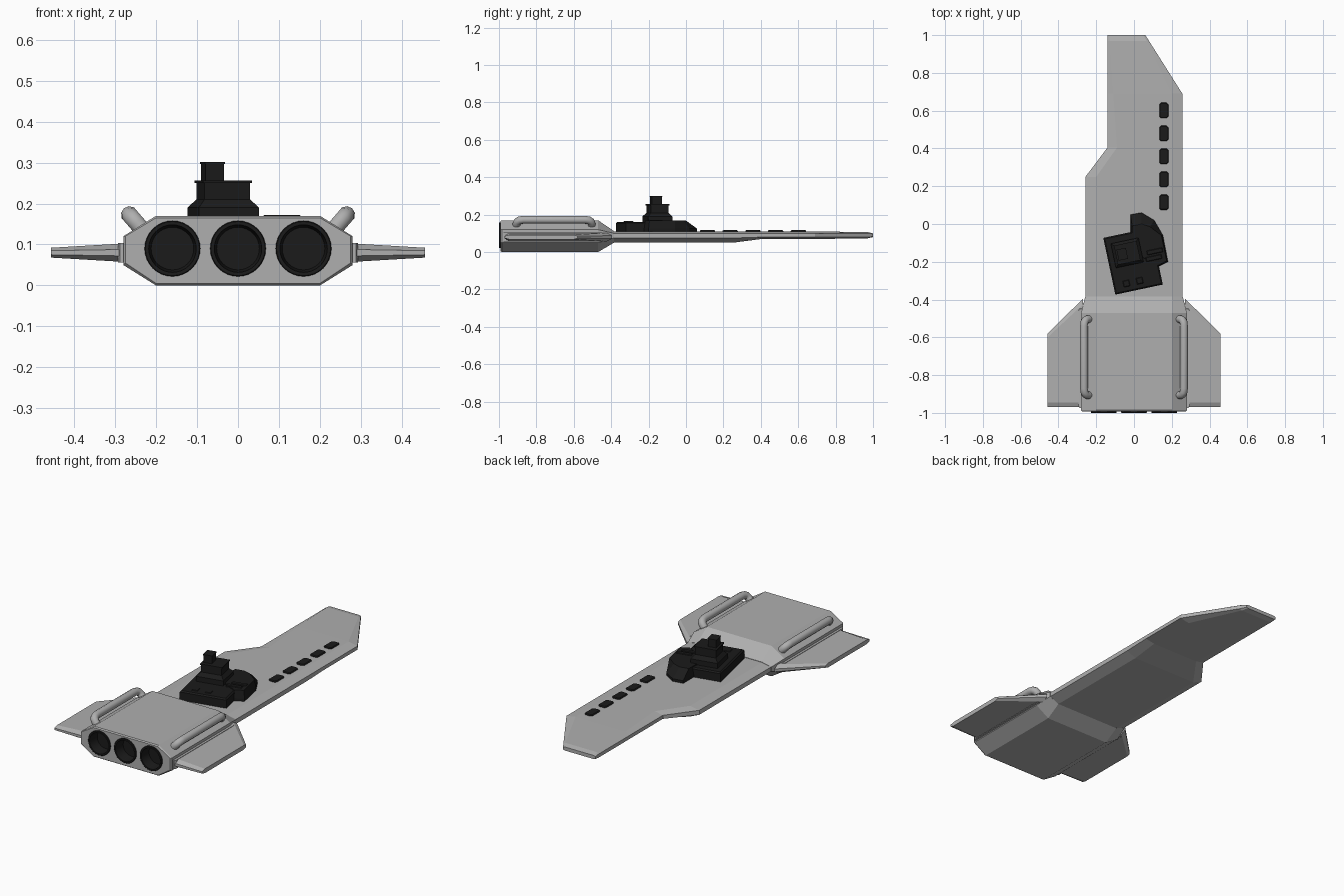
import bpy, bmesh
from math import sin, cos, pi, radians

if "Cube" in bpy.data.objects:
    bpy.data.objects.remove(bpy.data.objects["Cube"])

dark = bpy.data.materials.new("dark_metal")
dark.diffuse_color = (0.011, 0.011, 0.011, 1)
dark.use_nodes = True
dark.node_tree.nodes["Principled BSDF"].inputs["Base Color"].default_value = dark.diffuse_color
grey = bpy.data.materials.new("grey_plating")
grey.diffuse_color = (0.43, 0.43, 0.43, 1)
grey.use_nodes = True
grey.node_tree.nodes["Principled BSDF"].inputs["Base Color"].default_value = grey.diffuse_color


def smooth_by_angle(ob, deg):
    bpy.ops.object.select_all(action='DESELECT')
    ob.select_set(True)
    bpy.context.view_layer.objects.active = ob
    bpy.ops.object.shade_smooth_by_angle(angle=radians(deg))


def loft(name, rings, mat=grey, smooth=False):
    """Skin a list of equal-length closed rings and cap both ends."""
    bm = bmesh.new()
    vs = [[bm.verts.new(p) for p in r] for r in rings]
    n = len(vs[0])
    for a, b in zip(vs, vs[1:]):
        for i in range(n):
            j = (i + 1) % n
            bm.faces.new((a[i], a[j], b[j], b[i]))
    bm.faces.new(vs[0])
    bm.faces.new(vs[-1])
    bmesh.ops.recalc_face_normals(bm, faces=bm.faces)
    me = bpy.data.meshes.new(name)
    bm.to_mesh(me)
    bm.free()
    ob = bpy.data.objects.new(name, me)
    bpy.context.collection.objects.link(ob)
    me.materials.append(mat)
    if smooth:
        smooth_by_angle(ob, 35)
    return ob


def section(y, xl, xr, il, ir, z0, z1, z2, z3):
    """Flattened octagon: il / ir are the top and bottom insets at each side."""
    return [(xl + il, y, z0), (xr - ir, y, z0), (xr, y, z1), (xr, y, z2),
            (xr - ir, y, z3), (xl + il, y, z3), (xl, y, z2), (xl, y, z1)]


def box_rings(w, d, levels, at=(0, 0), turn=0.0):
    """Stacked rectangles; levels are (z, grow) pairs."""
    c, s = cos(turn), sin(turn)
    out = []
    for z, g in levels:
        pts = [(sx * (w / 2 + g), sy * (d / 2 + g)) for sx, sy in ((-1, -1), (1, -1), (1, 1), (-1, 1))]
        out.append([(at[0] + x * c - y * s, at[1] + x * s + y * c, z) for x, y in pts])
    return out


def circle(r, x, y, z, n=32):
    return [(x + r * cos(2 * pi * i / n), y, z + r * sin(2 * pi * i / n)) for i in range(n)]


def mirror(ob):
    ob.modifiers.new("Mirror", 'MIRROR')


# Engine block, tapering into the hull
block = loft("engine_block", [
    section(-0.992, -0.275, 0.275, 0.075, 0.075, 0.005, 0.055, 0.12, 0.165),
    section(-0.985, -0.28, 0.28, 0.08, 0.08, 0, 0.05, 0.12, 0.17),
    section(-0.47, -0.28, 0.28, 0.08, 0.08, 0, 0.05, 0.12, 0.17),
    section(-0.385, -0.258, 0.258, 0.058, 0.058, 0.05, 0.075, 0.1, 0.112)])

# Asymmetric flat hull with a notched, angled nose
loft("hull_deck", [
    section(-0.42, -0.257, 0.256, 0.057, 0.056, 0.05, 0.075, 0.1, 0.11),
    section(0.25, -0.257, 0.256, 0.057, 0.056, 0.05, 0.075, 0.1, 0.11),
    section(0.405, -0.14, 0.256, 0.05, 0.056, 0.07, 0.08, 0.1, 0.11),
    section(0.69, -0.14, 0.256, 0.03, 0.056, 0.07, 0.08, 0.1, 0.11),
    section(0.97, -0.14, 0.079, 0.012, 0.012, 0.073, 0.08, 0.1, 0.107),
    section(1.0, -0.14, 0.06, 0.01, 0.01, 0.08, 0.083, 0.097, 0.1)])

# Three recessed engine nozzles
for i, x in enumerate((-0.16, 0, 0.16)):
    cut = loft(f"nozzle_cutter_{i}", [circle(0.066, x, y, 0.09) for y in (-1.05, -0.92)])
    cut.hide_render = True
    cut.hide_viewport = True
    mod = block.modifiers.new("Hole", 'BOOLEAN')
    mod.operation = 'DIFFERENCE'
    mod.object = cut
    loft(f"engine_nozzle_{i}", [circle(r, x, y, 0.09) for r, y in
         ((0.068, -0.925), (0.068, -0.998), (0.066, -1.0), (0.058, -1.0), (0.052, -0.94))],
         dark, True)

# Side wings with bevelled edges, and their root rails
outer = [(0.27, -0.97), (0.457, -0.97), (0.457, -0.58), (0.27, -0.395)]
inner = [(0.27, -0.945), (0.457, -0.945), (0.457, -0.6), (0.27, -0.425)]


def wing_ring(pts, root, tip):
    return [(x, y, 0.08 + (root if x < 0.3 else tip)) for x, y in pts]


mirror(loft("wing", [wing_ring(inner, -0.023, -0.012), wing_ring(outer, -0.008, -0.005),
                     wing_ring(outer, 0.008, 0.005), wing_ring(inner, 0.023, 0.012)]))
mirror(loft("wing_root_rail", [
    [(x, -0.975 + b, 0.056), (x, -0.45 - b, 0.056), (x, -0.42 - b, 0.08),
     (x, -0.45 - b, 0.104), (x, -0.975 + b, 0.104)]
    for x, b in ((0.255, 0), (0.288, 0), (0.293, 0.01))]))

# Pipe handles standing off the sloped shoulders
for s in (-1, 1):
    prof = [(-0.906, -0.02), (-0.906, 0.02), (-0.902, 0.034), (-0.89, 0.044), (-0.87, 0.048)]
    prof += [(-1.41 - y, h) for y, h in reversed(prof)]
    cu = bpy.data.curves.new("pipe", 'CURVE')
    cu.dimensions = '3D'
    cu.bevel_depth = 0.021
    cu.bevel_resolution = 3
    cu.use_fill_caps = True
    cu.materials.append(grey)
    sp = cu.splines.new('POLY')
    sp.points.add(len(prof) - 1)
    for p, (y, h) in zip(sp.points, prof):
        p.co = (s * (0.235 + 0.62 * h), y, 0.138 + 0.72 * h, 1)
    ob = bpy.data.objects.new("side_pipe_" + ("left" if s < 0 else "right"), cu)
    bpy.context.collection.objects.link(ob)
    bpy.ops.object.select_all(action='DESELECT')
    ob.select_set(True)
    bpy.context.view_layer.objects.active = ob
    bpy.ops.object.convert(target='MESH')
    smooth_by_angle(bpy.context.view_layer.objects.active, 40)

# Row of deck hatches with clipped corners
for i in range(5):
    cy = 0.115 + 0.1215 * i
    a, b, c = 0.024, 0.041, 0.009
    o = [(-a, -b + c), (-a + c, -b), (a - c, -b), (a, -b + c),
         (a, b - c), (a - c, b), (-a + c, b), (-a, b - c)]
    loft(f"deck_hatch_{i}", [[(0.158 + x * k, cy + y * k, z) for x, y in o]
                             for z, k in ((0.1, 1), (0.113, 1), (0.117, 0.9))], dark)

# Bridge superstructure, turned slightly on the deck
T = radians(12)
loft("bridge_base", box_rings(0.257, 0.307, [(0.1, 0), (0.155, 0), (0.162, -0.007)], (-0.005, -0.197), T), dark)
low = [(-0.018, -0.15), (0.13, -0.225), (0.18, -0.2), (0.153, -0.06), (0.107, 0.02), (0.04, 0.06), (-0.018, 0.05)]
top = [(-0.01, -0.15), (0.13, -0.218), (0.173, -0.195), (0.145, -0.06), (0.085, -0.015), (0.04, 0.0), (-0.01, -0.01)]
loft("bridge_wedge", [[(x, y, z) for x, y in p] for p, z in
                      ((low, 0.1), (low, 0.125), (top, 0.168))], dark)
loft("bridge_tower", box_rings(0.114, 0.096, [(0.15, 0.018), (0.19, 0.018), (0.21, 0), (0.25, 0),
     (0.25, 0.004), (0.256, 0.004)], (-0.036, -0.153), T), dark)
loft("bridge_top", box_rings(0.046, 0.055, [(0.25, 0), (0.296, 0), (0.296, 0.002), (0.301, 0.002)],
                             (-0.062, -0.16), T), dark)

# Small vents on the bridge roof
for i, (x, y, w, d, z) in enumerate(((-0.04, -0.315, 0.034, 0.034, 0.165), (0.03, -0.3, 0.034, 0.034, 0.165),
                                     (0.11, -0.145, 0.085, 0.024, 0.172), (0.105, -0.18, 0.085, 0.024, 0.172))):
    loft(f"roof_vent_{i}", box_rings(w, d, [(0.15, 0), (z - 0.003, 0), (z, -0.003)], (x, y), T), dark)
